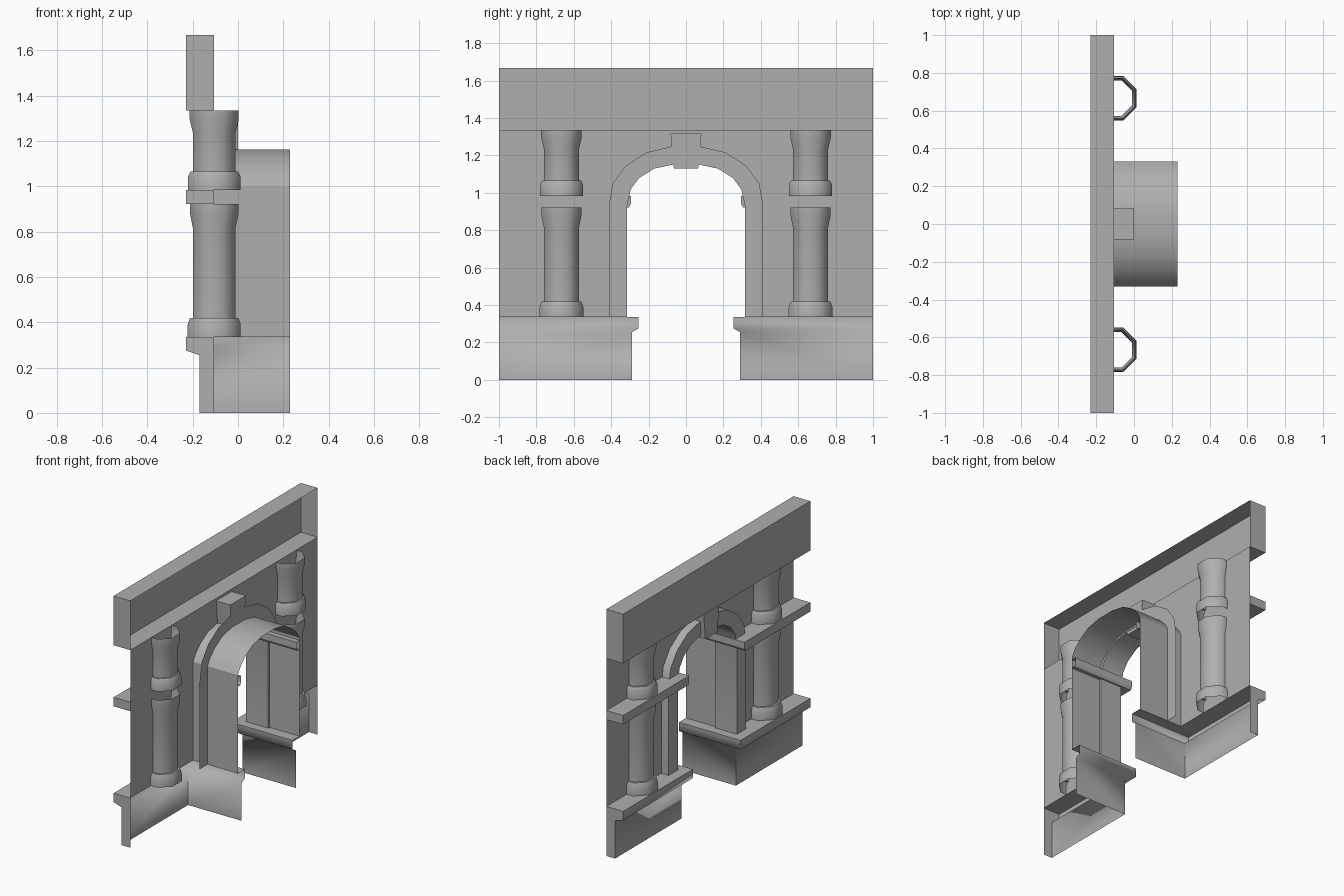
import bpy, bmesh, math

if "Cube" in bpy.data.objects:
    bpy.data.objects.remove(bpy.data.objects["Cube"])

WALL = -0.105   # wall plane
BACK = 0.23     # rear end of the passage

# mid-grey stone
stone = bpy.data.materials.new("stone")
stone.diffuse_color = (0.43, 0.43, 0.43, 1)
stone.use_nodes = True
stone.node_tree.nodes["Principled BSDF"].inputs["Base Color"].default_value = stone.diffuse_color


def build(name, verts, faces, mirror=False, smooth=None):
    me = bpy.data.meshes.new(name)
    me.from_pydata(verts, [], faces)
    me.materials.append(stone)
    bm = bmesh.new()
    bm.from_mesh(me)
    bmesh.ops.recalc_face_normals(bm, faces=bm.faces)
    # open shells must face the street side (-x)
    if sum(f.normal.x * f.calc_area() for f in bm.faces) > 0.01:
        bmesh.ops.reverse_faces(bm, faces=bm.faces)
    bm.to_mesh(me)
    bm.free()
    ob = bpy.data.objects.new(name, me)
    bpy.context.collection.objects.link(ob)
    bpy.context.view_layer.objects.active = ob
    ob.select_set(True)
    if smooth:
        bpy.ops.object.shade_smooth_by_angle(angle=math.radians(smooth))
    ob.select_set(False)
    if mirror:
        m = ob.modifiers.new("Mirror", 'MIRROR')
        m.use_axis = (False, True, False)
    return ob


def loft(name, rows, cap=None, closed=False, **kw):
    n = len(rows[0])
    verts = [v for r in rows for v in r]
    faces = []
    for i in range(len(rows) - 1):
        for j in range(n if closed else n - 1):
            k = (j + 1) % n
            faces.append((i * n + j, i * n + k, (i + 1) * n + k, (i + 1) * n + j))
    if cap is not None:   # end cap joining the first point of every row
        verts = verts + cap
        faces.append([i * n for i in range(len(rows))] + list(range(len(rows) * n, len(verts))))
    return build(name, verts, faces, **kw)


def turn(x, y, z):
    # runs along the wall, then turns the corner into the passage
    return [(x, 1, z), (x, y, z), (BACK, y, z)]


# arch outlines (y, z), one half
outer = [(.413, .335), (.413, .93), (.392, 1.05), (.322, 1.145), (.21, 1.217), (.08, 1.247), (0, 1.25)]
inner = [(.315, .335), (.315, .93), (.295, 1.02), (.25, 1.08), (.17, 1.13), (.065, 1.152), (0, 1.152)]
tunnel = [(.33, .335), (.33, 1.0), (.302, 1.045), (.255, 1.092), (.172, 1.142), (.068, 1.163), (0, 1.163)]

# wall sheet with arch opening
outline = [(1, .335), (1, 1.335), (0, 1.335)] + tunnel[::-1]
build("wall", [(WALL, y, z) for y, z in outline], [list(range(len(outline)))], mirror=True)

# raised arch surround with its rear plate
at = lambda x, pts: [(x, y, z) for y, z in pts]
loft("arch_surround", [at(WALL, outer), at(-.16, outer), at(-.16, inner), at(.003, inner), at(.003, outer)],
     mirror=True, smooth=35)

# passage lining
loft("passage_lining", [at(WALL, tunnel), at(BACK, tunnel)], mirror=True, smooth=30)

# keystone
ks = [(x, s * w, z) for z, w in ((1.13, .065), (1.318, .083)) for x, s in
      ((-.19, -1), (0, -1), (0, 1), (-.19, 1))]
build("keystone", ks, [(0, 1, 2, 3), (4, 5, 6, 7)] +
      [(i, (i + 1) % 4, (i + 1) % 4 + 4, i + 4) for i in range(4)])

# plinth with overhanging top, open at the back
loft("plinth", [turn(-.17, .29, 0), turn(-.17, .29, .255), turn(-.23, .255, .275),
                turn(-.23, .255, .335), turn(WALL, .33, .335)],
     cap=[(WALL, 1, 0)], mirror=True, smooth=78)

# middle ledge
loft("middle_ledge", [turn(WALL, .33, .922), turn(-.23, .305, .922), turn(-.23, .295, .94),
                      turn(-.23, .295, .983), turn(WALL, .33, .983)],
     cap=[], mirror=True)

# top beam, open at the back
bx = [(x, y, z) for y in (-1, 1) for x, z in ((WALL, 1.335), (-.23, 1.335), (-.23, 1.668), (WALL, 1.668))]
build("top_beam", bx, [(0, 1, 2, 3), (4, 5, 6, 7), (0, 1, 5, 4), (1, 2, 6, 5), (2, 3, 7, 6)])


# eight-sided columns, profile is (half width, height)
def column(name, profile):
    rows = []
    for a, z in profile:
        r = a / math.cos(math.pi / 8)
        rows.append([(WALL + r * math.cos((k + .5) * math.pi / 4),
                      .666 + r * math.sin((k + .5) * math.pi / 4), z) for k in range(8)])
    loft(name, rows, closed=True, mirror=True, smooth=50)


column("lower_column", [(.117, .335), (.117, .39), (.107, .418), (.094, .418), (.094, .815),
                        (.107, .88), (.107, .922)])
column("upper_column", [(.115, .983), (.115, 1.045), (.105, 1.065), (.094, 1.065), (.094, 1.235),
                        (.108, 1.295), (.108, 1.335)])
